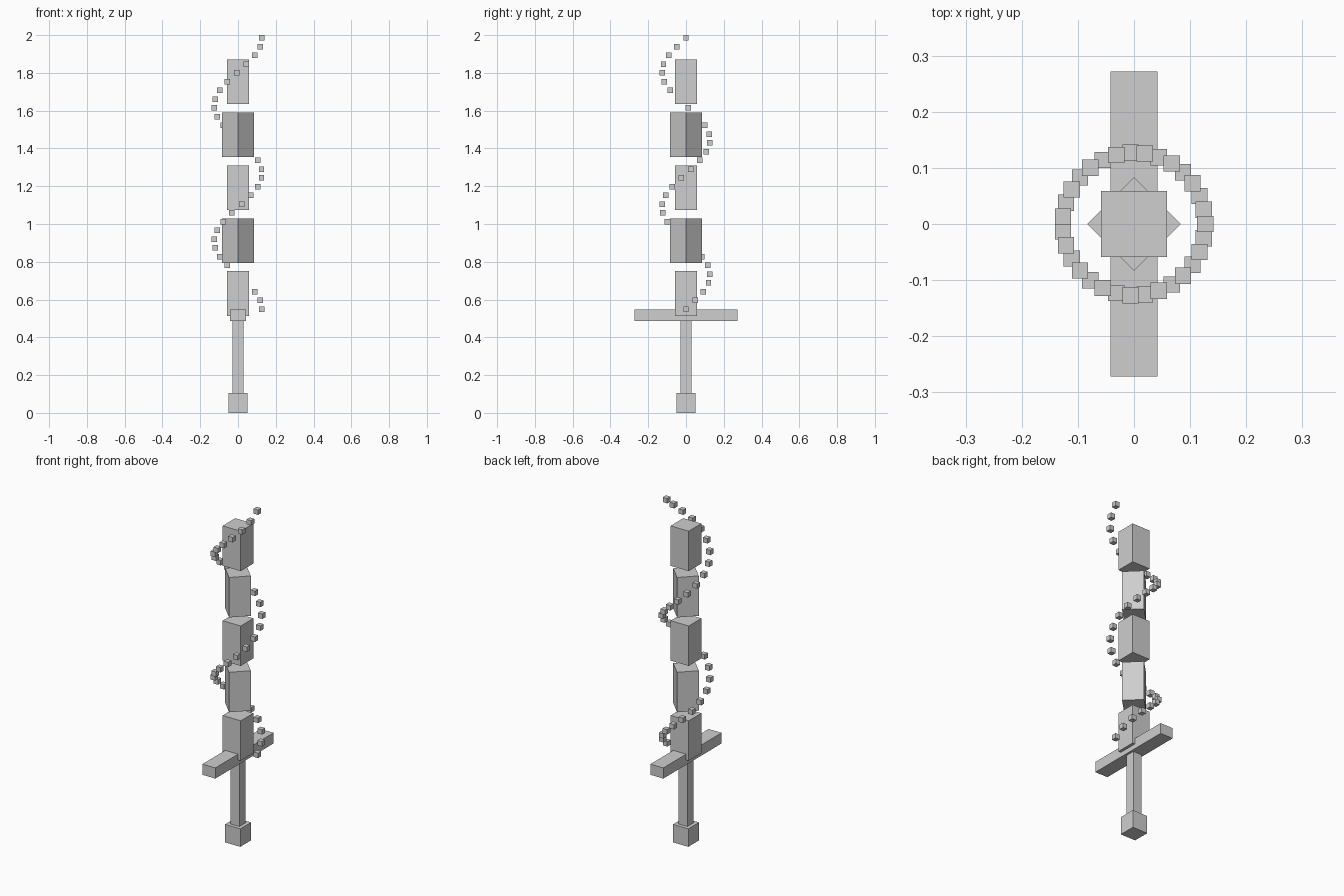
import bpy, bmesh, math
from mathutils import Matrix

if "Cube" in bpy.data.objects:
    bpy.data.objects.remove(bpy.data.objects["Cube"])

grey = bpy.data.materials.new("light grey")
grey.diffuse_color = (0.62, 0.62, 0.62, 1)
grey.use_nodes = True
grey.node_tree.nodes["Principled BSDF"].inputs["Base Color"].default_value = grey.diffuse_color


def boxes(name, items):
    """One object from boxes given as (centre, size, turn about z)."""
    bm = bmesh.new()
    for centre, size, turn in items:
        m = (Matrix.Translation(centre) @ Matrix.Rotation(turn, 4, 'Z')
             @ Matrix.Diagonal((*size, 1)))
        bmesh.ops.create_cube(bm, size=1, matrix=m)
    mesh = bpy.data.meshes.new(name)
    bm.to_mesh(mesh)
    bm.free()
    mesh.materials.append(grey)
    obj = bpy.data.objects.new(name, mesh)
    bpy.context.collection.objects.link(obj)


# Hilt
boxes("pommel", [((0, 0, 0.053), (0.1, 0.1, 0.106), 0)])
boxes("grip", [((0, 0, 0.295), (0.058, 0.058, 0.43), 0)])
boxes("guard", [((0, 0, 0.517), (0.084, 0.543, 0.063), 0)])

# Blade of floating blocks, every second one turned 45 degrees
for i in range(5):
    boxes(f"blade_block_{i + 1}",
          [((0, 0, 0.632 + 0.28 * i), (0.118, 0.118, 0.236), (i % 2) * math.pi / 4)])

# Two-turn spiral of small upright cubes around the blade
COUNT, RADIUS, CUBE = 32, 0.127, 0.029
spiral = []
for i in range(COUNT):
    t = i / (COUNT - 1)
    a = 4 * math.pi * t
    spiral.append(((RADIUS * math.cos(a), RADIUS * math.sin(a), 0.549 + 1.4365 * t),
                   (CUBE, CUBE, CUBE), 0))
boxes("spiral_cubes", spiral)
